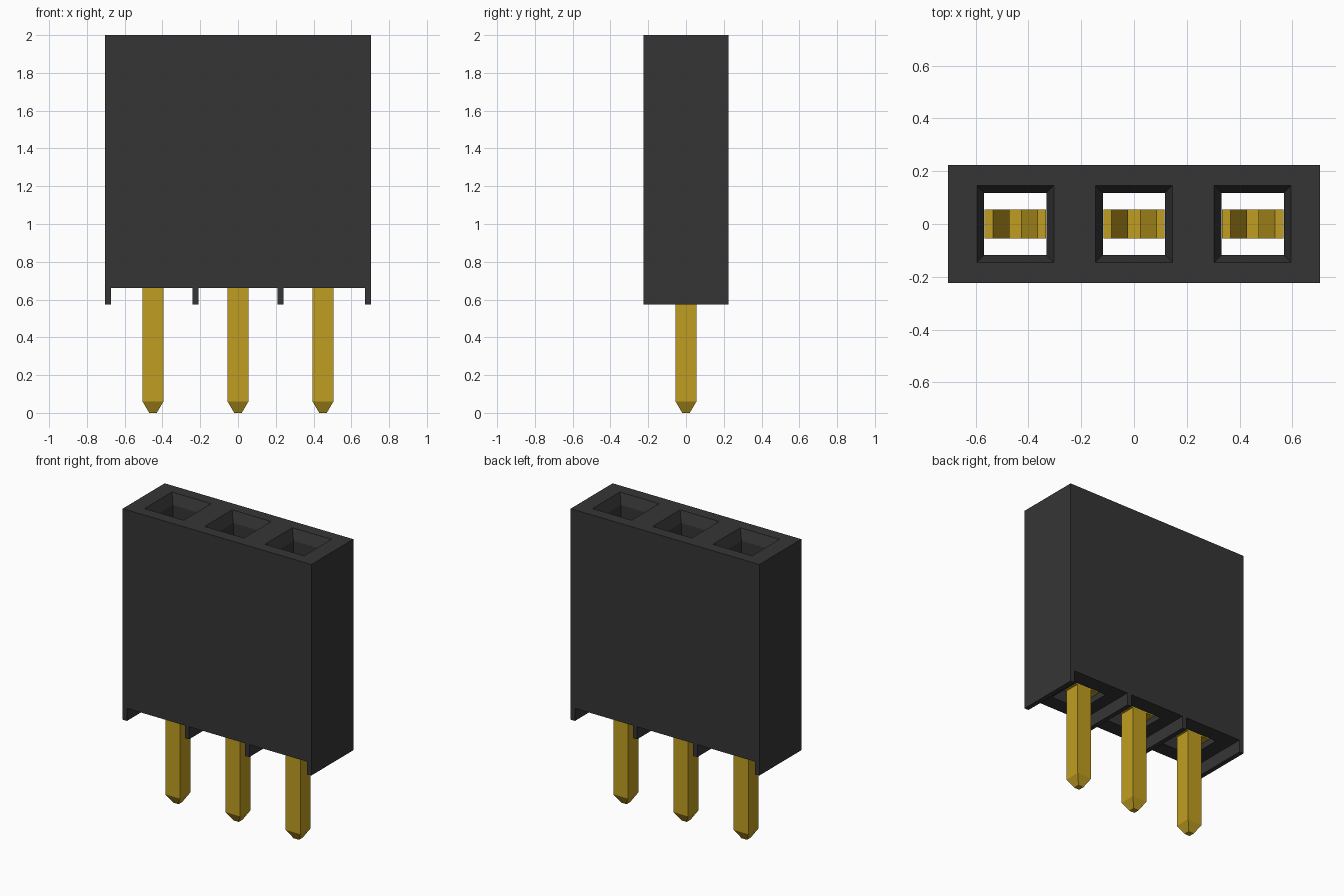
import bpy
import bmesh

if "Cube" in bpy.data.objects:
    bpy.data.objects.remove(bpy.data.objects["Cube"], do_unlink=True)

PITCH = 0.45
HALF_X, HALF_Y, TOP = 0.705, 0.224, 2.0
FLOOR, FOOT, RIB = 0.66, 0.575, 0.032


def material(name, color):
    mat = bpy.data.materials.new(name)
    mat.use_nodes = True
    mat.diffuse_color = color
    mat.node_tree.nodes["Principled BSDF"].inputs["Base Color"].default_value = color
    return mat


black = material("black plastic", (0.036, 0.036, 0.036, 1))
gold = material("gold metal", (0.53, 0.34, 0.015, 1))


def finish(name, bm, mat):
    bmesh.ops.recalc_face_normals(bm, faces=bm.faces)
    mesh = bpy.data.meshes.new(name)
    bm.to_mesh(mesh)
    bm.free()
    mesh.materials.append(mat)
    obj = bpy.data.objects.new(name, mesh)
    bpy.context.collection.objects.link(obj)
    return obj


def extrude_profile(bm, points, half_y):
    """Extrude an x-z outline through the depth."""
    face = bm.faces.new([bm.verts.new((x, -half_y, z)) for x, z in points])
    geom = bmesh.ops.extrude_face_region(bm, geom=[face])["geom"]
    verts = [v for v in geom if isinstance(v, bmesh.types.BMVert)]
    bmesh.ops.translate(bm, verts=verts, vec=(0, 2 * half_y, 0))


def square_loft(bm, cx, sections):
    """Stack square sections given as (half width, z)."""
    rings = [[bm.verts.new((cx + sx * h, sy * h, z))
              for sx, sy in ((-1, -1), (1, -1), (1, 1), (-1, 1))]
             for h, z in sections]
    bm.faces.new(rings[0])
    bm.faces.new(rings[-1])
    for low, high in zip(rings, rings[1:]):
        for i in range(4):
            j = (i + 1) % 4
            bm.faces.new((low[i], low[j], high[j], high[i]))


# Housing: comb outline with four stand-off ribs underneath
rib_edges = [-HALF_X]
for cx in (-PITCH / 2, PITCH / 2):
    rib_edges.append(cx - RIB / 2)
rib_edges.append(HALF_X - RIB)
outline = [(HALF_X, TOP), (-HALF_X, TOP)]
for left in rib_edges:
    right = left + RIB
    if left > -HALF_X:
        outline.append((left, FLOOR))
    outline += [(left, FOOT), (right, FOOT)]
    if right < HALF_X - 0.001:
        outline.append((right, FLOOR))
bm = bmesh.new()
extrude_profile(bm, outline, HALF_Y)
housing = finish("housing", bm, black)

# Sockets: square through-holes with a flared mouth
bm = bmesh.new()
for i in (-1, 0, 1):
    square_loft(bm, i * PITCH, [(0.118, 0.6), (0.118, 1.93),
                                (0.146, TOP), (0.146, TOP + 0.1)])
cutter = finish("socket_cutter", bm, black)
cutter.hide_render = True
cut = housing.modifiers.new("sockets", "BOOLEAN")
cut.operation = "DIFFERENCE"
cut.solver = "EXACT"
cut.object = cutter
bpy.context.view_layer.objects.active = housing
bpy.ops.object.modifier_apply(modifier=cut.name)
bpy.data.objects.remove(cutter, do_unlink=True)

# Contacts: a pin with a pointed tip, and a fork of two springs pinched inward
half_fork = [(0.022, 0.80), (0.085, 0.88), (0.022, 1.45), (0.085, 1.62),
             (0.116, 1.62), (0.055, 1.45), (0.116, 0.88), (0.116, 0.70)]
fork = half_fork + [(-x, z) for x, z in reversed(half_fork)]
for i, side in ((-1, "right"), (0, "middle"), (1, "left")):
    bm = bmesh.new()
    square_loft(bm, i * PITCH, [(0.02, 0), (0.055, 0.06), (0.055, 0.70)])
    finish(side + "_pin", bm, gold)
    bm = bmesh.new()
    extrude_profile(bm, [(i * PITCH + x, z) for x, z in fork], 0.055)
    finish(side + "_contact_fork", bm, gold)
